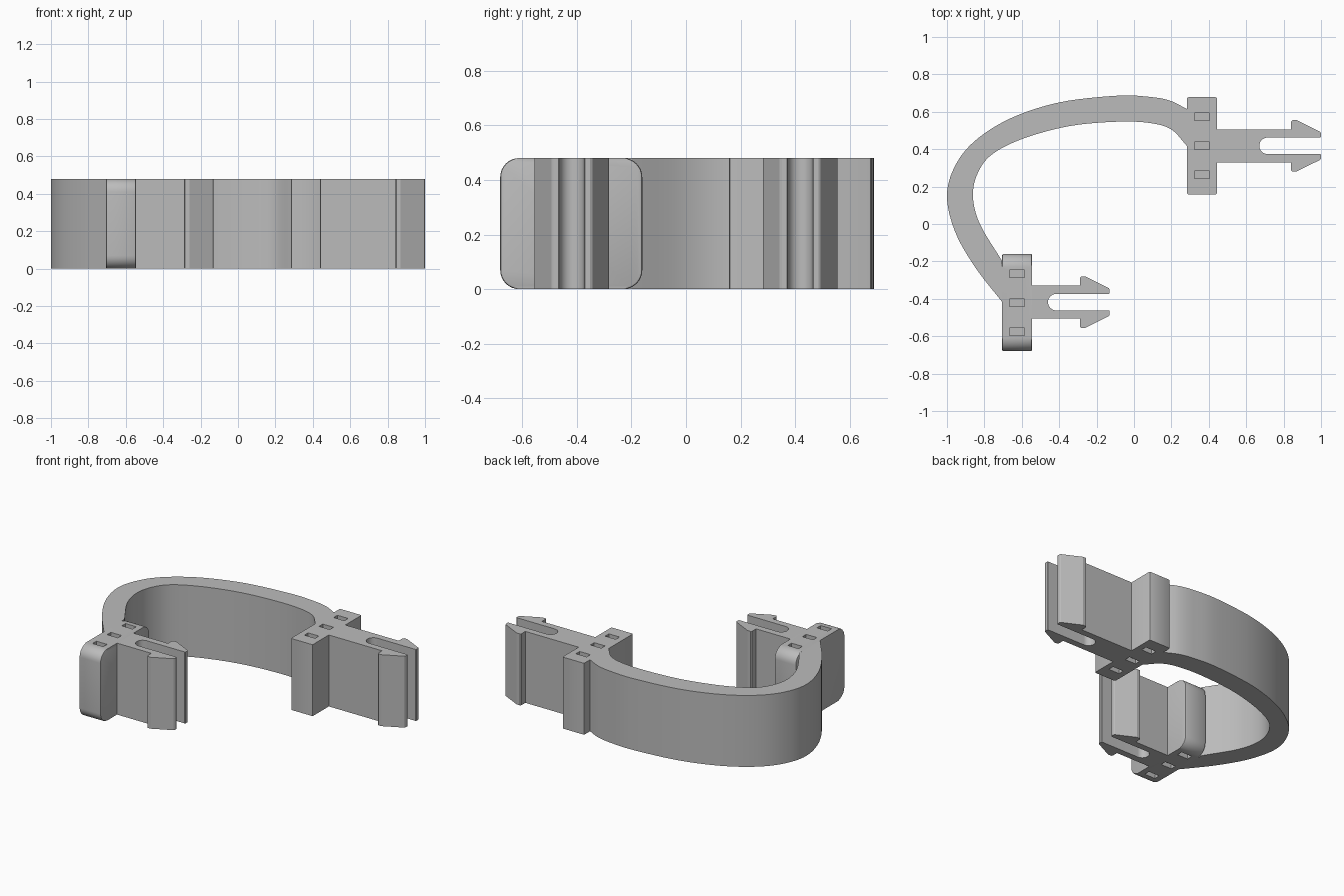
import bpy
import bmesh
import math
from mathutils import Vector

if "Cube" in bpy.data.objects:
    bpy.data.objects.remove(bpy.data.objects["Cube"], do_unlink=True)

HEIGHT = 0.48

grey = bpy.data.materials.new("plain grey")
grey.use_nodes = True
grey.diffuse_color = (0.5, 0.5, 0.5, 1)
grey.node_tree.nodes["Principled BSDF"].inputs["Base Color"].default_value = (0.5, 0.5, 0.5, 1)


def finish(bm, name):
    bmesh.ops.recalc_face_normals(bm, faces=bm.faces)
    mesh = bpy.data.meshes.new(name)
    bm.to_mesh(mesh)
    bm.free()
    mesh.materials.append(grey)
    obj = bpy.data.objects.new(name, mesh)
    bpy.context.collection.objects.link(obj)
    return obj


def smooth(obj):
    bpy.ops.object.select_all(action='DESELECT')
    obj.select_set(True)
    bpy.context.view_layer.objects.active = obj
    bpy.ops.object.shade_smooth_by_angle(angle=math.radians(25))


def extrude_outline(points, name):
    bm = bmesh.new()
    face = bm.faces.new([bm.verts.new((x, y, 0)) for x, y in points])
    new = bmesh.ops.extrude_face_region(bm, geom=[face])["geom"]
    verts = [g for g in new if isinstance(g, bmesh.types.BMVert)]
    bmesh.ops.translate(bm, verts=verts, vec=(0, 0, HEIGHT))
    obj = finish(bm, name)
    smooth(obj)
    return obj


def spline(points, steps=6):
    # Catmull-Rom curve through the points
    p = [Vector(q) for q in points]
    p = [2 * p[0] - p[1]] + p + [2 * p[-1] - p[-2]]
    out = []
    for a, b, c, d in zip(p, p[1:], p[2:], p[3:]):
        for i in range(steps):
            t = i / steps
            out.append(0.5 * (2 * b + (c - a) * t + (2 * a - 5 * b + 4 * c - d) * t ** 2
                              + (3 * b - a - 3 * c + d) * t ** 3))
    return out + [p[-2]]


def add_box(bm, center, size):
    made = bmesh.ops.create_cube(bm, size=1)["verts"]
    bmesh.ops.scale(bm, verts=made, vec=size)
    bmesh.ops.translate(bm, verts=made, vec=center)


def flange(name, x0, x1, cy, rounded):
    half = 0.26
    cx = (x0 + x1) / 2
    bm = bmesh.new()
    add_box(bm, (cx, cy, HEIGHT / 2), (x1 - x0, 2 * half, HEIGHT))
    if rounded:
        edges = [e for e in bm.edges if abs(e.verts[0].co.x - e.verts[1].co.x) > 0.01]
        bmesh.ops.bevel(bm, geom=edges, offset=0.07, segments=8, profile=0.5, affect='EDGES')
    # soften the edges around the two end faces
    ends = [e for e in bm.edges
            if abs(e.verts[0].co.x - e.verts[1].co.x) < 0.001
            and all(abs(v.co.y - cy) > half - 0.06 for v in e.verts)
            and (e.verts[0].co.y - cy) * (e.verts[1].co.y - cy) > 0]
    bmesh.ops.bevel(bm, geom=ends, offset=0.008, segments=2, profile=0.5, affect='EDGES')
    obj = finish(bm, name)

    # shallow pockets on the top and bottom
    bm = bmesh.new()
    for dy in (-0.155, 0, 0.155):
        for z in (0, HEIGHT):
            add_box(bm, (cx, cy + dy, z), (0.08, 0.04, 0.06))
    cutter = finish(bm, "pocket_cutter")
    cutter.hide_render = True
    mod = obj.modifiers.new("pockets", 'BOOLEAN')
    mod.operation = 'DIFFERENCE'
    mod.solver = 'EXACT'
    mod.object = cutter
    smooth(obj)
    bpy.ops.object.modifier_apply(modifier=mod.name)
    bpy.data.objects.remove(cutter, do_unlink=True)
    smooth(obj)


def clip(name, x0, tip, cy):
    # half outline from the flange out over the barb and back into the slot
    arm, gap = 0.088, 0.044
    half = [(x0, arm), (tip - 0.16, arm), (tip - 0.16, 0.13), (tip - 0.153, 0.137),
            (tip - 0.13, 0.137), (tip - 0.005, 0.075), (tip, 0.067),
            (tip, gap + 0.004), (tip - 0.004, gap)]
    cx = tip - 0.33 + gap
    for i in range(8):
        a = math.pi / 2 * (1 + i / 8)
        half.append((cx + gap * math.cos(a), gap * math.sin(a)))
    outline = half + [(cx - gap, 0)] + [(x, -y) for x, y in reversed(half)]
    extrude_outline([(x, cy + y) for x, y in outline], name)


# curved band
outer = [(0.283, 0.615), (0.19, 0.66), (0.08, 0.68), (-0.09, 0.686), (-0.4, 0.65),
         (-0.66, 0.565), (-0.85, 0.445), (-0.957, 0.31), (-1, 0.15), (-0.957, -0.04),
         (-0.85, -0.23), (-0.705, -0.417)]
inner = [(0.283, 0.417), (0.2, 0.505), (0.085, 0.54), (-0.09, 0.547), (-0.342, 0.524),
         (-0.583, 0.46), (-0.754, 0.376), (-0.834, 0.275), (-0.861, 0.15), (-0.824, 0),
         (-0.705, -0.198)]
extrude_outline(spline(outer) + spline(inner)[::-1], "curved_band")

# end flanges and split snap clips
flange("back_flange", 0.283, 0.444, 0.418, False)
flange("front_flange", -0.705, -0.545, -0.42, True)
clip("back_snap_clip", 0.444, 1.0, 0.418)
clip("front_snap_clip", -0.545, -0.13, -0.418)
